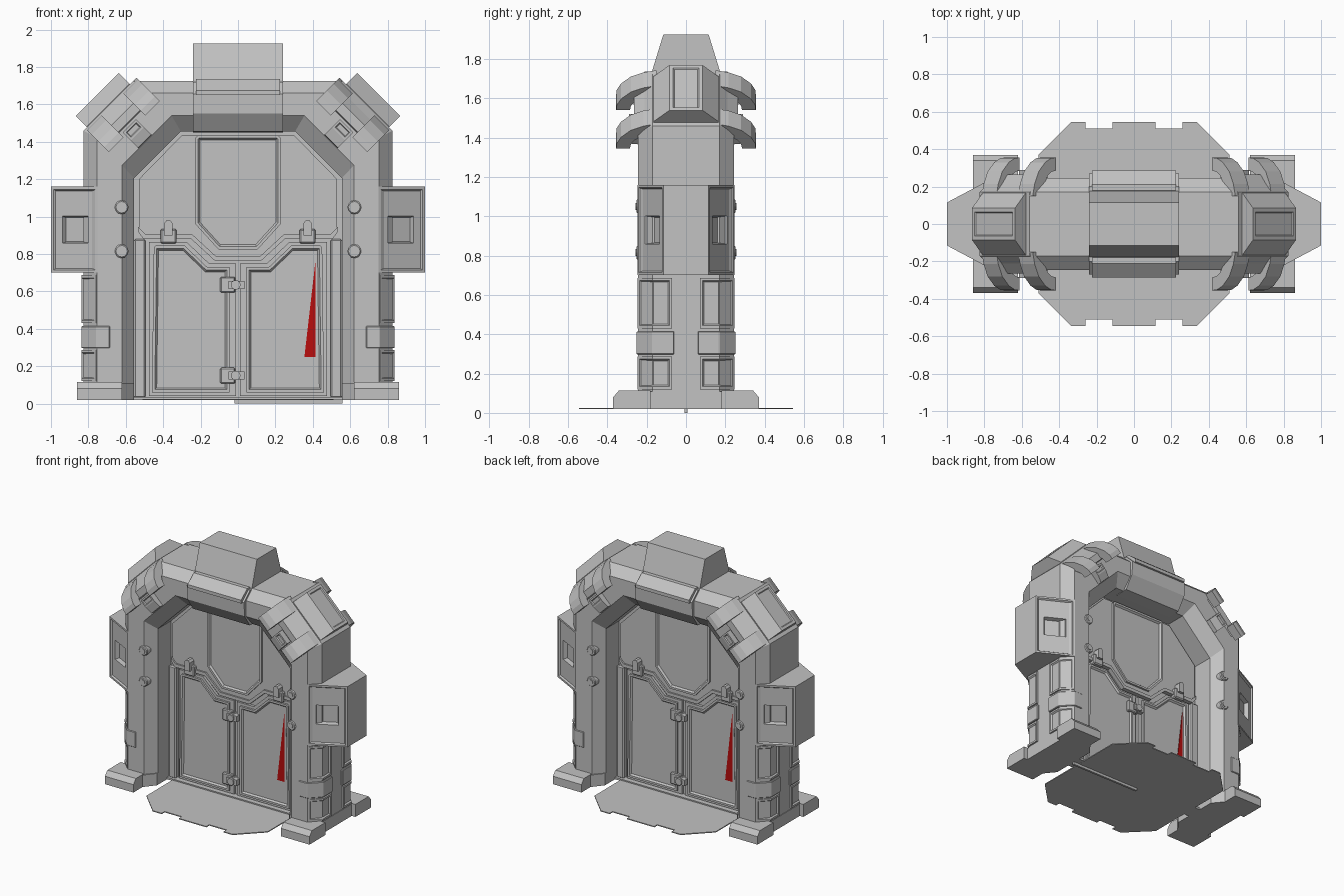
import bpy, bmesh, math
from mathutils import Matrix, Vector

if "Cube" in bpy.data.objects:
    bpy.data.objects.remove(bpy.data.objects["Cube"])


def material(name, rgb):
    m = bpy.data.materials.new(name)
    m.diffuse_color = (*rgb, 1)
    m.use_nodes = True
    m.node_tree.nodes["Principled BSDF"].inputs["Base Color"].default_value = m.diffuse_color
    return m


GREY = material("grey_metal", (0.54, 0.54, 0.54))
RED = material("red_mark", (0.48, 0.004, 0.004))
S = math.sqrt(0.5)


# Maps from profile coordinates (a, b) and extrusion height h to world space
def FRONT(a, b, h): return (a, -h, b)            # front drawing, h = distance forwards
def PLAN(a, b, h): return (a, b, h)              # top drawing, h = height
def SIDE(a, b, h): return (h, a, b)              # side drawing, h = x
def CORNER(a, b, h): return ((b - h) * S, a, (b + h) * S)   # across the 45 degree corner


def finish(name, bm, mat, sym="", bevel=0):
    bmesh.ops.recalc_face_normals(bm, faces=bm.faces[:])
    if sym == "R":                                # half-turn copy for the back
        dup = bmesh.ops.duplicate(bm, geom=bm.verts[:] + bm.edges[:] + bm.faces[:])
        vs = [g for g in dup["geom"] if isinstance(g, bmesh.types.BMVert)]
        bmesh.ops.rotate(bm, verts=vs, cent=(0, 0, 0), matrix=Matrix.Rotation(math.pi, 3, 'Z'))
    me = bpy.data.meshes.new(name)
    bm.to_mesh(me)
    bm.free()
    me.materials.append(mat)
    ob = bpy.data.objects.new(name, me)
    bpy.context.collection.objects.link(ob)
    if bevel:
        b = ob.modifiers.new("bevel", 'BEVEL')
        b.width, b.segments = bevel, 1
    if "X" in sym or "Y" in sym:
        m = ob.modifiers.new("mirror", 'MIRROR')
        m.use_axis = ("X" in sym, "Y" in sym, False)
        m.use_mirror_merge = False
    return ob


def prism(name, pts, lo, hi, frame, sym="", bevel=0, dirs=(), steps=(), mat=GREY):
    """Extruded profile; faces looking along dirs get stepped insets (inset, depth, z scale)."""
    bm = bmesh.new()
    a = [bm.verts.new(frame(*p, lo)) for p in pts]
    b = [bm.verts.new(frame(*p, hi)) for p in pts]
    bm.faces.new(a)
    bm.faces.new(b)
    n = len(pts)
    for i in range(n):
        j = (i + 1) % n
        bm.faces.new((a[i], a[j], b[j], b[i]))
    bmesh.ops.recalc_face_normals(bm, faces=bm.faces[:])
    bm.normal_update()
    sel = [f for f in bm.faces if any(f.normal.dot(Vector(d).normalized()) > 0.97 for d in dirs)]
    for t, d, zs in steps:
        bmesh.ops.inset_region(bm, faces=sel, thickness=t, depth=d,
                               use_boundary=True, use_even_offset=True)
        if zs != 1:
            vs = {v for f in sel for v in f.verts}
            zc = sum(v.co.z for v in vs) / len(vs)
            for v in vs:
                v.co.z = zc + (v.co.z - zc) * zs
    return finish(name, bm, mat, sym, bevel)


def rect(x0, z0, x1, z1):
    return [(x0, z0), (x1, z0), (x1, z1), (x0, z1)]


def mirrored(half):
    return half + [(-a, b) for a, b in reversed(half)]


def disc(x, z, r, n=12):
    return [(x + r * math.cos(2 * math.pi * i / n), z + r * math.sin(2 * math.pi * i / n)) for i in range(n)]


def arch(s, t, d, zb=0.03):
    """Arch outline: side at x=s, top at z=t, 45 degree corner with x+z=d."""
    return mirrored([(s, zb), (s, d - s), (d - t, t)])


# Arch frame: chamfered cross-section carried round the doorway
outer, face_out = arch(0.825, 1.725, 2.284), arch(0.755, 1.66, 2.178)
face_in, deep = arch(0.62, 1.54, 1.895), arch(0.555, 1.455, 1.76)
section = [(outer, -0.17), (face_out, -0.245), (face_in, -0.245), (deep, -0.17),
           (deep, 0.17), (face_in, 0.245), (face_out, 0.245), (outer, 0.17)]
bm = bmesh.new()
rows = [[bm.verts.new((x, y, z)) for x, z in path] for path, y in section]
for i in range(8):
    p, q = rows[i], rows[(i + 1) % 8]
    for k in range(5):
        bm.faces.new((p[k], p[k + 1], q[k + 1], q[k]))
bm.faces.new([r[0] for r in rows])
bm.faces.new([r[-1] for r in rows])
finish("arch_frame", bm, GREY)

# Feet and threshold
prism("foot", [(-0.18, 0.02), (-0.37, 0.02), (-0.37, 0.08), (-0.34, 0.115), (-0.18, 0.115)],
      0.62, 0.86, SIDE, "XY")
prism("foot_core", [(0.555, -0.18), (0.62, -0.26), (0.83, -0.18), (0.83, 0.18), (0.62, 0.26), (0.555, 0.18)],
      0.02, 0.11, PLAN, "X")
quarter = [(0.51, 0), (0.51, -0.37), (0.335, -0.545), (0.26, -0.545), (0.26, -0.51), (0.115, -0.51), (0.115, -0.545)]
half = quarter + [(-x, y) for x, y in reversed(quarter)]
prism("floor_plate", half + [(x, -y) for x, y in reversed(half[1:-1])], 0.019, 0.026, PLAN)
prism("threshold", rect(-0.555, -0.06, 0.555, 0.06), 0.02, 0.035, PLAN)
prism("floor_guide", rect(-0.02, -0.008, 0.56, 0.008), 0.0, 0.02, PLAN)

# Top block with front and back shrouds
prism("top_block", mirrored([(-0.18, 1.6), (-0.175, 1.73), (-0.115, 1.925)]), -0.24, 0.24, SIDE)
prism("shroud", [(-0.1, 1.45), (-0.2, 1.455), (-0.265, 1.55), (-0.27, 1.655), (-0.2, 1.72), (-0.1, 1.72)],
      -0.24, 0.24, SIDE, "Y")
prism("shroud_lip", [(-0.18, 1.735), (-0.21, 1.735), (-0.285, 1.675), (-0.285, 1.65), (-0.25, 1.65), (-0.18, 1.7)],
      -0.225, 0.225, SIDE, "Y")

# Corner caps: raised hat, main plate, two curved arms each side and a small catch
prism("corner_hat", mirrored([(0.165, 1.54), (0.165, 1.62), (0.085, 1.70)]), 0.475, 0.80, CORNER, "X",
      dirs=[(S, 0, S)], steps=[(0.02, 0, 1), (0.006, -0.006, 1)])
prism("corner_plate", mirrored([(0.2, 1.46), (0.265, 1.48), (0.265, 1.53), (0.21, 1.575), (0.16, 1.60)]),
      0.50, 0.81, CORNER, "X")
arm = [(0.355, 1.44), (0.352, 1.475), (0.33, 1.52), (0.28, 1.57), (0.215, 1.60), (0.15, 1.615),
       (0.15, 1.54), (0.21, 1.53), (0.26, 1.50), (0.28, 1.47), (0.285, 1.44)]
for n, u in (("lower", 0.463), ("upper", 0.738)):
    prism("corner_arm_" + n, arm, u, u + 0.111, CORNER, "XY")
prism("corner_catch", [(-0.23, 1.34), (-0.275, 1.345), (-0.29, 1.40), (-0.29, 1.46), (-0.23, 1.46)],
      0.59, 0.69, CORNER, "XY", dirs=[(0, -1, 0)], steps=[(0.012, 0, 1), (0.005, -0.008, 1)])

# Side boxes with a recessed panel and window on each slanted face
prism("side_box", [(0.752, -0.247), (1, -0.115), (1, 0.115), (0.752, 0.247)],
      0.70, 1.16, PLAN, "X", dirs=[(0.132, -0.248, 0), (0.132, 0.248, 0)],
      steps=[(0.014, 0, 1), (0.008, -0.012, 1), (0.04, 0, 0.43), (0.008, -0.03, 1)])

# Side panels and clamp on the lower columns
wrap = [(0.76, -0.246), (0.837, -0.17), (0.837, -0.07), (0.75, -0.07), (0.75, -0.235)]
for n, z0, z1 in (("lower", 0.12, 0.287), ("upper", 0.43, 0.687)):
    prism("side_panel_" + n, wrap, z0, z1, PLAN, "XY", dirs=[(1, 0, 0), (0.71, -0.71, 0)],
          steps=[(0.014, 0, 1), (0.008, -0.01, 1)])
prism("column_clamp", [(0.685, -0.2), (0.685, -0.252), (0.757, -0.252), (0.838, -0.17), (0.838, -0.06), (0.75, -0.06)],
      0.297, 0.415, PLAN, "XY", bevel=0.004)

# Bolts on the inner frame edge
for n, z in (("lower", 0.815), ("upper", 1.05)):
    prism("bolt_" + n, disc(0.622, z, 0.037), 0.18, 0.252, FRONT, "XY", bevel=0.006)
    prism("bolt_head_" + n, disc(0.622, z, 0.018, 8), 0.24, 0.257, FRONT, "XY")

# Door core and upper leaf with its shield-shaped window
prism("door_core", deep, -0.01, 0.01, FRONT)
prism("upper_leaf", mirrored([(0.13, 0.785), (0.255, 0.9), (0.5, 0.9), (0.53, 0.935), (0.53, 1.2), (0.3, 1.435)]),
      0, 0.03, FRONT, "Y")
prism("upper_leaf_trim", mirrored([(0.125, 0.765), (0.25, 0.88), (0.505, 0.88), (0.535, 0.92), (0.535, 0.945),
                                   (0.495, 0.905), (0.245, 0.905), (0.12, 0.79)]), 0, 0.042, FRONT, "Y")
prism("door_window", mirrored([(0.105, 0.825), (0.228, 0.96), (0.228, 1.42), (0.215, 1.435)]), 0, 0.045, FRONT, "Y",
      dirs=[(0, -1, 0)], steps=[(0.015, 0, 1), (0.01, -0.013, 1)])

# Lower leaves and side guides
prism("leaf_backing", [(0.475, 0.04), (0.475, 0.865), (0.275, 0.865), (0.155, 0.75), (0.012, 0.75), (0.012, 0.04)],
      0, 0.03, FRONT, "XY")
prism("lower_leaf", [(0.46, 0.06), (0.45, 0.835), (0.44, 0.845), (0.285, 0.845), (0.165, 0.73),
                     (0.045, 0.73), (0.045, 0.06)], 0, 0.045, FRONT, "XY",
      dirs=[(0, -1, 0)], steps=[(0.015, 0, 1), (0.01, -0.013, 1)])
prism("door_guide", rect(0.495, 0.03, 0.555, 0.88), 0, 0.042, FRONT, "XY", bevel=0.008)

# Top latches
prism("latch_base", rect(0.33, 0.855, 0.415, 0.935), 0, 0.06, FRONT, "XY", bevel=0.008)
prism("latch_arm", [(0.35, 0.9), (0.395, 0.9), (0.395, 0.965), (0.382, 0.98), (0.363, 0.98), (0.35, 0.965)],
      0, 0.08, FRONT, "XY")

# Centre hinges and the red mark repeat on the back by a half turn
for n, z in (("lower", 0.15), ("upper", 0.635)):
    prism("hinge_plate_" + n, rect(-0.095, z - 0.042, -0.015, z + 0.042), 0, 0.055, FRONT, "R", bevel=0.006)
    prism("hinge_tongue_" + n, rect(-0.05, z - 0.022, 0.035, z + 0.022), 0, 0.065, FRONT, "R")
    prism("hinge_knob_" + n, disc(-0.012, z, 0.026, 10), 0, 0.075, FRONT, "R")
prism("red_mark", [(0.355, 0.25), (0.415, 0.25), (0.415, 0.77)], 0.03, 0.037, FRONT, "R", mat=RED)
